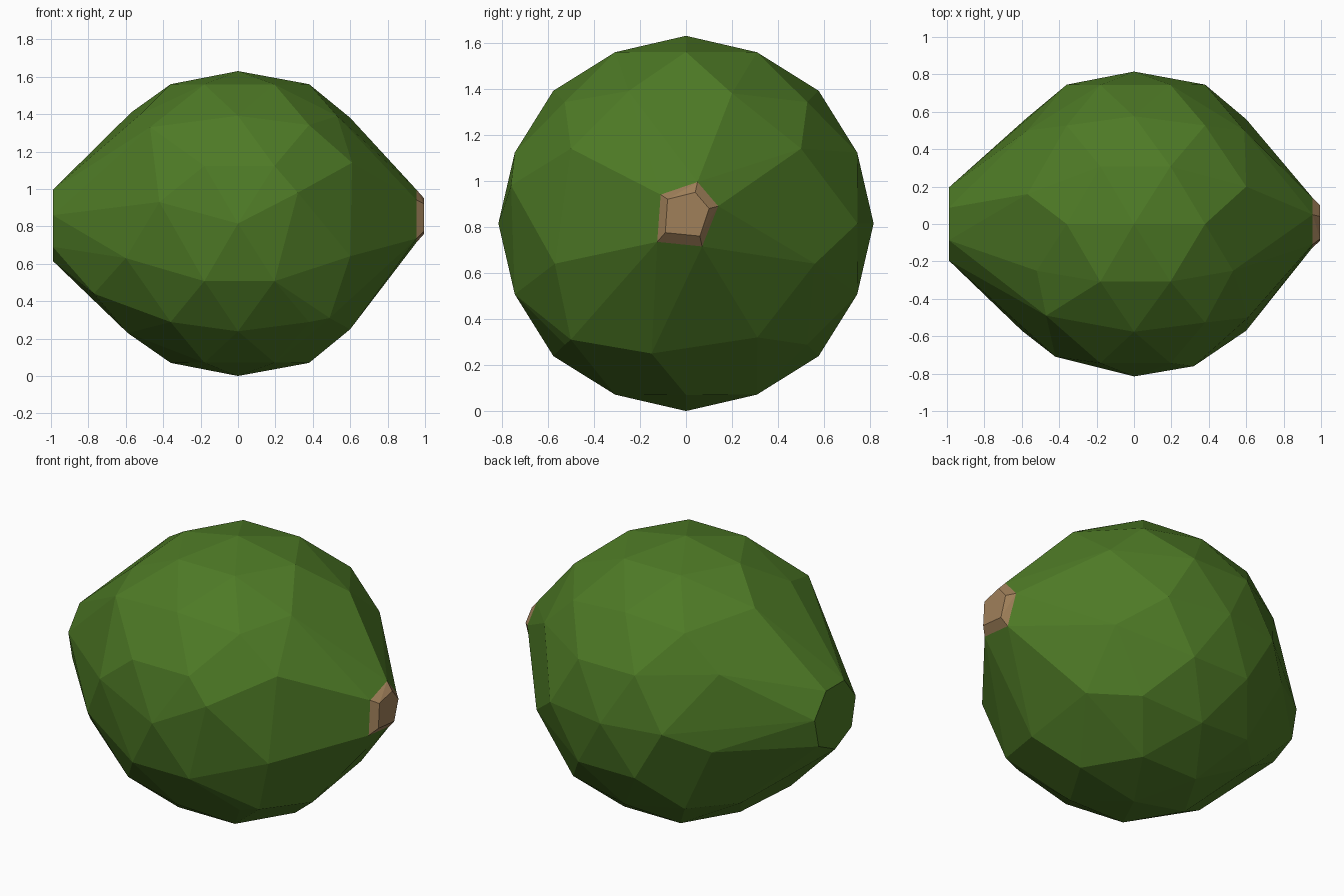
import bpy, bmesh, math

if "Cube" in bpy.data.objects:
    bpy.data.objects.remove(bpy.data.objects["Cube"])

ZC = 0.815  # height of the long axis


def material(name, rgb):
    m = bpy.data.materials.new(name)
    m.diffuse_color = (*rgb, 1)
    m.use_nodes = True
    m.node_tree.nodes["Principled BSDF"].inputs["Base Color"].default_value = m.diffuse_color
    return m


def hull_object(name, points, mat, flatten=0.0):
    """Faceted solid wrapped around a cloud of points."""
    bm = bmesh.new()
    for p in points:
        bm.verts.new(p)
    res = bmesh.ops.convex_hull(bm, input=bm.verts)
    loose = {v for v in res["geom_interior"] + res["geom_unused"]
             if isinstance(v, bmesh.types.BMVert)}
    bmesh.ops.delete(bm, geom=list(loose), context='VERTS')
    bmesh.ops.dissolve_limit(bm, angle_limit=math.radians(flatten),
                             verts=bm.verts, edges=bm.edges)
    bmesh.ops.recalc_face_normals(bm, faces=bm.faces)
    me = bpy.data.meshes.new(name)
    bm.to_mesh(me)
    bm.free()
    me.materials.append(mat)
    ob = bpy.data.objects.new(name, me)
    bpy.context.collection.objects.link(ob)
    return ob


def ring(x, r, n, turn=0.0, skip=()):
    """Points around the long axis; angle 0 faces the back."""
    pts = []
    for i in range(n):
        a = 2 * math.pi * (i + turn) / n
        if i not in skip:
            pts.append((x, r * math.cos(a), ZC + r * math.sin(a)))
    return pts


green = material("rind_green", (0.076, 0.195, 0.019))
tan = material("stem_tan", (0.352, 0.216, 0.102))

# Fruit body: regular rings round the middle
body = ring(0, 0.815, 8)
body += ring(0.195, 0.805, 8, 0.5) + ring(-0.18, 0.805, 8, 0.5)
body += ring(0.38, 0.745, 8, skip=(4,)) + ring(-0.36, 0.745, 8, skip=(3, 4))

# Irregular shoulder towards the stem
body += [(0.32, -0.76, 0.98), (0.60, 0.20, 1.38), (0.53, -0.25, 1.39),
         (0.61, -0.50, 1.14), (0.60, -0.57, 0.64), (0.49, -0.50, 0.31),
         (0.60, -0.15, 0.25), (0.60, 0.31, 0.32), (0.60, 0.56, 0.64),
         (0.59, 0.50, 1.14)]

# Irregular shoulder towards the blunt tip
body += [(-0.42, -0.71, 0.93), (-0.47, -0.49, 1.33), (-0.57, 0.16, 1.41),
         (-0.52, -0.25, 1.40), (-0.60, -0.57, 0.63), (-0.59, -0.15, 0.23),
         (-0.77, -0.30, 0.44), (-0.57, 0.57, 0.70), (-0.57, 0.50, 1.14),
         (-0.58, 0.31, 0.30)]

# Blunt tip
body += ring(-0.99, 0.20, 7, 0.25)

# Stem scar outline, shared by the body and the stem
outer = [(-0.11, 0.94), (0.05, 0.995), (0.14, 0.89), (0.07, 0.715), (-0.125, 0.735)]
inner = [(-0.08, 0.92), (0.04, 0.95), (0.10, 0.88), (0.06, 0.76), (-0.09, 0.775)]
base = [(0.955, y, z) for y, z in outer]

hull_object("fruit_body", body + base, green, 4.0)
hull_object("stem_scar", base + [(0.995, y, z) for y, z in inner], tan, 1.0)
